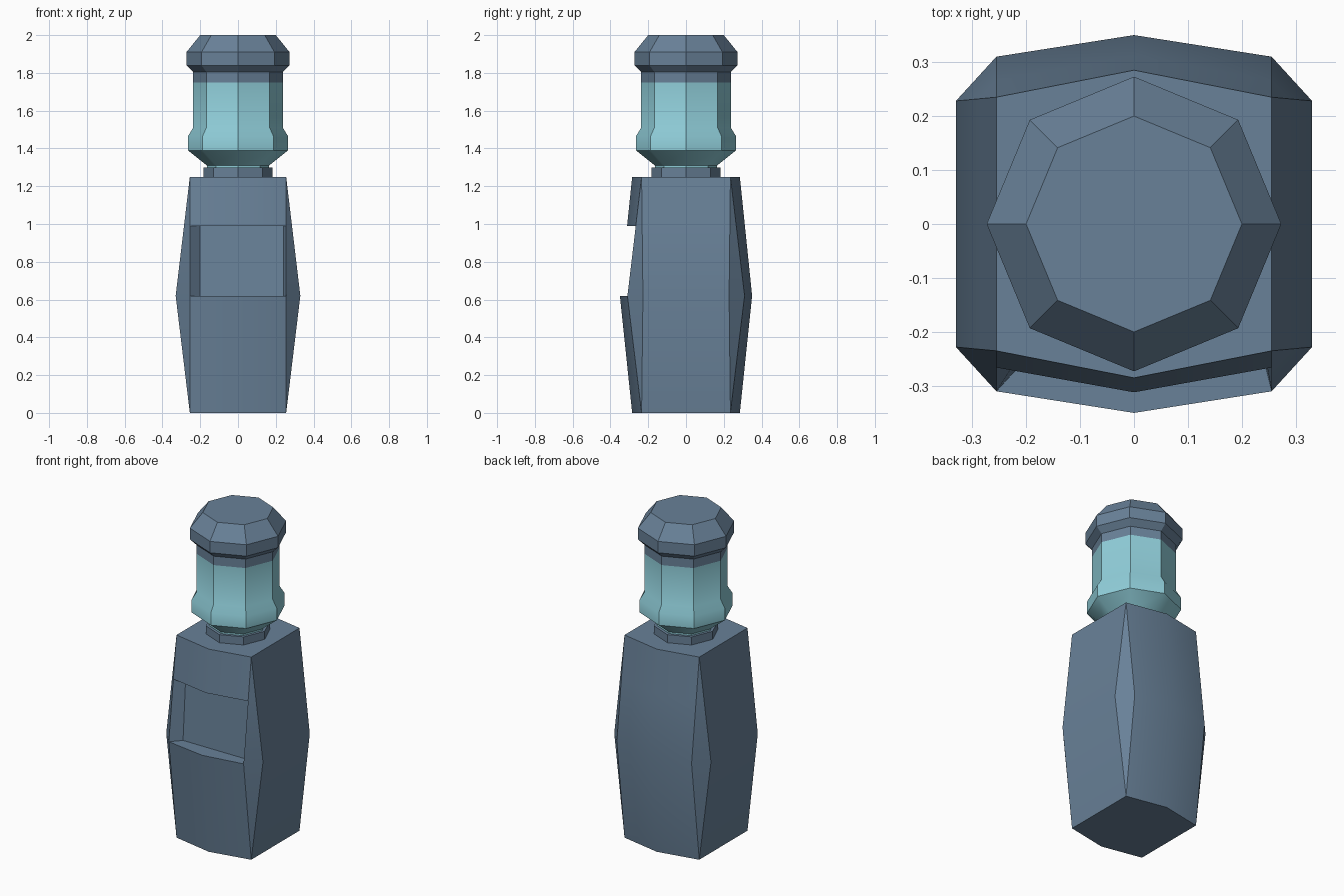
import bpy, bmesh, math

cube = bpy.data.objects.get("Cube")
if cube:
    bpy.data.objects.remove(cube, do_unlink=True)


def make_material(name, rgb):
    mat = bpy.data.materials.new(name)
    mat.use_nodes = True
    mat.diffuse_color = (*rgb, 1)
    mat.node_tree.nodes["Principled BSDF"].inputs["Base Color"].default_value = (*rgb, 1)
    return mat


SLATE = make_material("slate blue", (0.14, 0.22, 0.315))
AQUA = make_material("aqua", (0.28, 0.62, 0.70))


def finish(bm, name, mat, angle):
    bmesh.ops.remove_doubles(bm, verts=bm.verts, dist=0.0005)
    bmesh.ops.recalc_face_normals(bm, faces=bm.faces)
    mesh = bpy.data.meshes.new(name)
    bm.to_mesh(mesh)
    bm.free()
    mesh.materials.append(mat)
    obj = bpy.data.objects.new(name, mesh)
    bpy.context.collection.objects.link(obj)
    bpy.ops.object.select_all(action="DESELECT")
    obj.select_set(True)
    bpy.context.view_layer.objects.active = obj
    bpy.ops.object.shade_smooth_by_angle(angle=math.radians(angle))
    return obj


def lathe(name, profile, mat, sides=8):
    """Closed faceted solid from (radius, height) pairs, with corners on the axes."""
    bm = bmesh.new()
    rings = []
    for r, z in profile:
        turns = [math.tau * i / sides for i in range(sides)]
        rings.append([bm.verts.new((r * math.cos(a), r * math.sin(a), z)) for a in turns])
    for low, high in zip(rings, rings[1:]):
        for i in range(sides):
            j = (i + 1) % sides
            bm.faces.new((low[i], low[j], high[j], high[i]))
    bm.faces.new(rings[0][::-1])
    bm.faces.new(rings[-1])
    return finish(bm, name, mat, 32)


# Cabinet: wide waist with corner chamfers that vanish at both ends
WAIST = [(0, -0.35), (0.255, -0.31), (0.33, -0.228)]
END = [(0, -0.285), (0.255, -0.235), (0.255, -0.235)]


def outline(t):
    """Ten-point outline, t = 0 at the waist and 1 at an end."""
    q = [(a[0] + (b[0] - a[0]) * t, a[1] + (b[1] - a[1]) * t) for a, b in zip(WAIST, END)]
    right = q + [(x, -y) for x, y in reversed(q)]
    return right + [(-x, y) for x, y in reversed(right[1:-1])]


LEDGE, LIP, TOP = 0.62, 0.99, 1.25
levels = [(0, 1), (LEDGE, 0), (LIP, (LIP - LEDGE) / (TOP - LEDGE)), (TOP, 1)]
bm = bmesh.new()
rings = [[bm.verts.new((x, y, z)) for x, y in outline(t)] for z, t in levels]
count = len(rings[0])
for k, (low, high) in enumerate(zip(rings, rings[1:])):
    for i in range(count):
        j = (i + 1) % count
        # The two front panels above the ledge are left open for the alcove
        if k == 1 and 0 in (i, j):
            continue
        bm.faces.new((low[i], low[j], high[j], high[i]))
bm.faces.new(rings[0][::-1])
bm.faces.new(rings[-1])

# Alcove: ledge, ceiling, sloping cheeks and back panel
floor = [bm.verts.new((x, -0.25, LEDGE)) for x in (-0.2, 0.24)]
ceiling = [bm.verts.new((x, -0.225, LIP)) for x in (-0.2, 0.24)]
for ring, back in ((rings[1], floor), (rings[2], ceiling)):
    bm.faces.new((ring[-1], ring[0], ring[1], back[1], back[0]))
for side, corner in ((0, -1), (1, 1)):
    bm.faces.new((rings[1][corner], floor[side], ceiling[side], rings[2][corner]))
bm.faces.new((floor[0], floor[1], ceiling[1], ceiling[0]))
# Drop the chamfer quads' collapsed edges before shading
bmesh.ops.dissolve_degenerate(bm, dist=0.0005, edges=bm.edges)
finish(bm, "cabinet", SLATE, 25)

# Collar, water bottle and cap stacked on top
lathe("collar", [(0.182, 1.245), (0.182, 1.3)], SLATE)
lathe("water_bottle", [(0.165, 1.295), (0.165, 1.31), (0.265, 1.39), (0.265, 1.465),
                       (0.237, 1.51), (0.237, 1.75)], AQUA)
lathe("bottle_cap", [(0.237, 1.75), (0.237, 1.805), (0.273, 1.84), (0.273, 1.91),
                     (0.2, 2.0)], SLATE)
